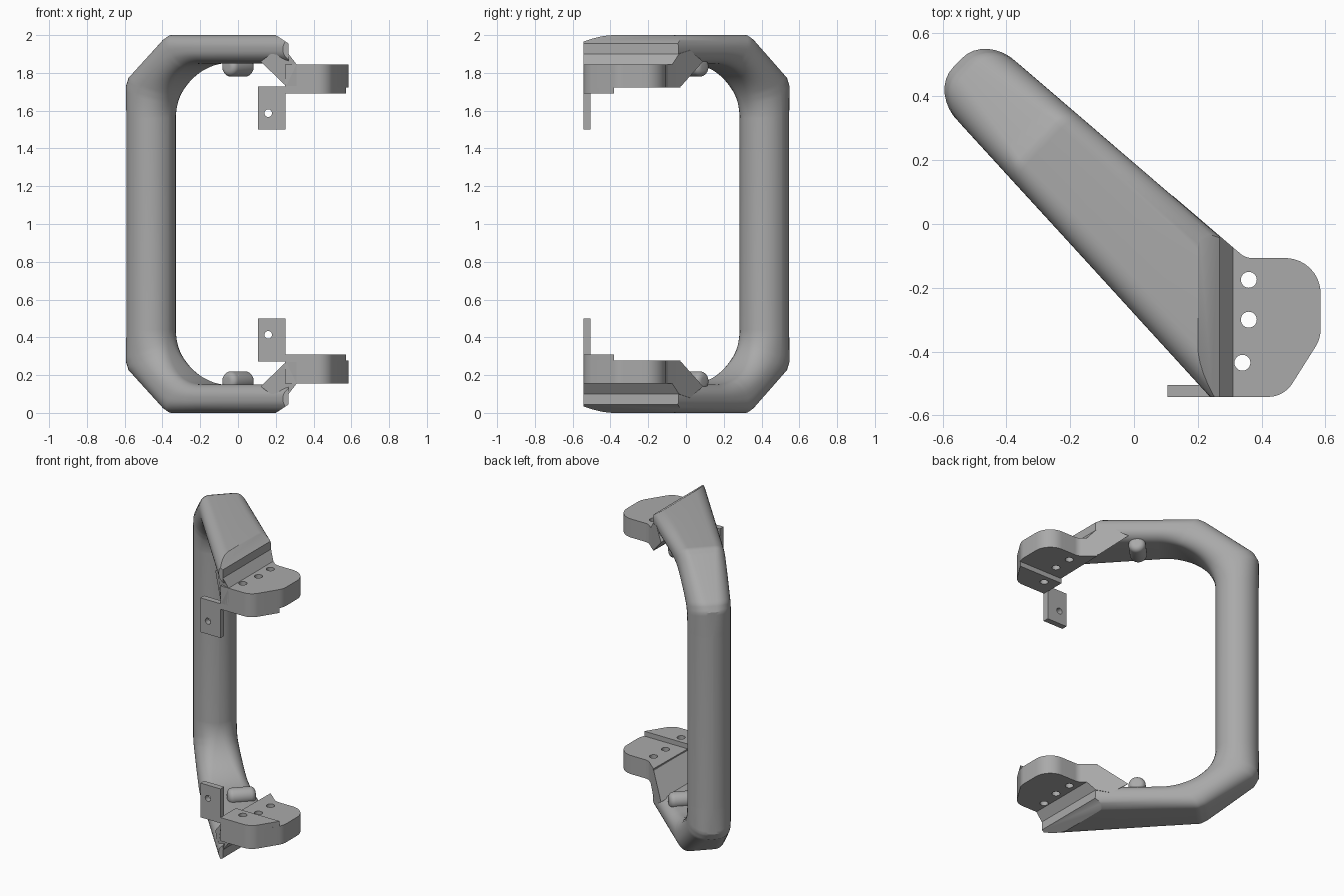
import bpy, bmesh
from math import sin, cos, pi, radians
from mathutils import Vector, Matrix

cube = bpy.data.objects.get("Cube")
if cube:
    bpy.data.objects.remove(cube)

grey = bpy.data.materials.new("satin_grey")
grey.use_nodes = True
grey.diffuse_color = (0.4, 0.4, 0.4, 1)
grey.node_tree.nodes["Principled BSDF"].inputs["Base Color"].default_value = (0.4, 0.4, 0.4, 1)

MID = 1.0                                # mirror height
GRIP = Vector((-0.46, 0.415, 0))         # axis of the upright grip
ALONG = Vector((0.718, -0.696, 0))       # arm direction in plan
ACROSS = Vector((0.696, 0.718, 0))


def finish(name, bm, smooth=True):
    """Turn an upper-half bmesh into an object mirrored about mid height."""
    bmesh.ops.remove_doubles(bm, verts=bm.verts, dist=0.0003)
    bmesh.ops.recalc_face_normals(bm, faces=bm.faces)
    bmesh.ops.translate(bm, verts=bm.verts, vec=(0, 0, -MID))
    mesh = bpy.data.meshes.new(name)
    bm.to_mesh(mesh)
    bm.free()
    mesh.materials.append(grey)
    obj = bpy.data.objects.new(name, mesh)
    obj.location.z = MID
    bpy.context.collection.objects.link(obj)
    if smooth:
        bpy.ops.object.select_all(action='DESELECT')
        obj.select_set(True)
        bpy.context.view_layer.objects.active = obj
        bpy.ops.object.shade_smooth_by_angle(angle=radians(28))
    mirror = obj.modifiers.new("mirror", 'MIRROR')
    mirror.use_axis = (False, False, True)
    return obj


def lerp_path(path, t):
    for (t0, a, b), (t1, c, d) in zip(path, path[1:]):
        if t <= t1:
            f = (t - t0) / (t1 - t0)
            return a + (c - a) * f, b + (d - b) * f
    return path[-1][1:]


def section(outer, inner, rx, ry):
    """Rounded rectangle between an outer and an inner point of the handle profile."""
    half = 0.13 + 0.061 * max(0, (outer[0] + inner[0]) / 2)
    pts = []
    for quarter, (sx, sv) in enumerate(((1, 1), (-1, 1), (-1, -1), (1, -1))):
        for k in range(9):
            a = (quarter + k / 8) * pi / 2
            side = sx * (1 - rx) + rx * cos(a)
            v = sv * (1 - ry) + ry * sin(a)
            f = (1 + v) / 2
            u = inner[0] + (outer[0] - inner[0]) * f
            z = inner[1] + (outer[1] - inner[1]) * f
            pts.append(GRIP + ALONG * u + ACROSS * side * half + Vector((0, 0, z)))
    return pts


# Handle: upright grip, chamfered elbow and widening arm
outer_path = [(0, -0.13, 1.56), (18, -0.13, 1.735), (26, -0.105, 1.78), (60, 0.18, 1.98),
              (68, 0.225, 2.0), (90, 0.47, 2.0)]
rings = [section((-0.13, MID), (0.13, MID), 0.99, 0.99)]
for step in range(0, 46):
    t = step * 2
    inner = (0.47 - 0.34 * cos(radians(t)), 1.56 + 0.29 * sin(radians(t)))
    blend = min(1, t / 65)
    rings.append(section(lerp_path(outer_path, t), inner,
                         0.99 - 0.53 * blend, 0.99 - 0.1 * blend))
rings.append(section((1.4, 2.0), (1.4, 1.85), 0.38, 0.89))

bm = bmesh.new()
loops = [[bm.verts.new(p) for p in ring] for ring in rings]
for a, b in zip(loops, loops[1:]):
    for i in range(len(a)):
        j = (i + 1) % len(a)
        bm.faces.new((a[i], a[j], b[j], b[i]))
bm.faces.new(loops[-1])
bmesh.ops.remove_doubles(bm, verts=bm.verts, dist=0.0001)
# trim the arm end: front plane, end plane, chamfer
for point, normal in (((0, -0.542, 0), (0, -1, 0)), ((0.268, 0, 0), (1, 0, 0)),
                      ((0.2, 0, 2.0), (0.045, 0, 0.068))):
    cut = bmesh.ops.bisect_plane(bm, geom=bm.verts[:] + bm.edges[:] + bm.faces[:],
                                 plane_co=point, plane_no=normal, clear_outer=True)
    edges = [e for e in cut["geom_cut"] if isinstance(e, bmesh.types.BMEdge)]
    bmesh.ops.holes_fill(bm, edges=edges, sides=0)
finish("handle", bm)

# Wedge joining the arm to the mounting plate
profile = [(0.12, 1.86), (0.255, 1.73), (0.31, 1.73), (0.31, 1.845), (0.268, 1.9), (0.2, 1.92)]
bm = bmesh.new()
front = [bm.verts.new((x, max(-0.542, -0.54 + (0.24 - x) * 1.094), z)) for x, z in profile]
back = [bm.verts.new((x, -0.09 - (x - 0.33) * 0.858, z)) for x, z in profile]
bm.faces.new(front)
bm.faces.new(back)
for i in range(len(profile)):
    j = (i + 1) % len(profile)
    bm.faces.new((front[i], front[j], back[j], back[i]))
finish("arm_wedge", bm, smooth=False)


def rounded(corners):
    """Outline from (x, y, radius) corners."""
    pts = []
    for i, (x, y, r) in enumerate(corners):
        p = Vector((x, y))
        if not r:
            pts.append(p)
            continue
        a = (Vector(corners[i - 1][:2]) - p).normalized()
        b = (Vector(corners[(i + 1) % len(corners)][:2]) - p).normalized()
        half = a.angle(b) / 2
        centre = p + (a + b).normalized() * r / sin(half)
        start = p + a * r * cos(half) / sin(half) - centre
        end = p + b * r * cos(half) / sin(half) - centre
        for k in range(11):
            pts.append(centre + start.lerp(end, k / 10).normalized() * r)
    return pts


def slab(name, outline, holes, thickness, matrix):
    """Flat plate with round holes, centred on its thickness."""
    curve = bpy.data.curves.new(name, 'CURVE')
    curve.dimensions, curve.fill_mode, curve.extrude = '2D', 'BOTH', thickness / 2
    rims = [[Vector((x + r * cos(k * pi / 12), y + r * sin(k * pi / 12))) for k in range(24)]
            for x, y, r in holes]
    for pts in [outline] + rims:
        spline = curve.splines.new('POLY')
        spline.points.add(len(pts) - 1)
        spline.use_cyclic_u = True
        for sp, p in zip(spline.points, pts):
            sp.co = (p.x, p.y, 0, 1)
    temp = bpy.data.objects.new(name + "_curve", curve)
    bpy.context.collection.objects.link(temp)
    mesh = bpy.data.meshes.new_from_object(
        temp.evaluated_get(bpy.context.evaluated_depsgraph_get()))
    bm = bmesh.new()
    bm.from_mesh(mesh)
    bpy.data.objects.remove(temp)
    bpy.data.curves.remove(curve)
    bpy.data.meshes.remove(mesh)
    bm.transform(matrix)
    return finish(name, bm)


# Mounting plate with three screw holes, and the thicker pad along its front
screws = [(0.36, -0.175, 0.025), (0.36, -0.3, 0.025), (0.34, -0.435, 0.025)]
plate = rounded([(0.25, -0.542, 0), (0.47, -0.542, 0.09), (0.585, -0.36, 0.1),
                 (0.585, -0.107, 0.11), (0.35, -0.107, 0.06), (0.26, -0.03, 0)])
slab("mounting_plate", plate, screws, 0.123, Matrix.Translation((0, 0, 1.7835)))
pad = rounded([(0.25, -0.542, 0), (0.47, -0.542, 0.09), (0.572, -0.38, 0), (0.25, -0.38, 0)])
slab("front_pad", pad, screws[2:], 0.034, Matrix.Translation((0, 0, 1.707)))

# Upright tab with a small hole
tab = rounded([(0.105, 1.5, 0), (0.252, 1.5, 0), (0.252, 1.727, 0), (0.105, 1.727, 0)])
slab("screw_tab", tab, [(0.16, 1.587, 0.02)], 0.038,
     Matrix.Translation((0, -0.524, 0)) @ Matrix.Rotation(pi / 2, 4, 'X'))

# Round-ended peg lying across the inside of the arm
bm = bmesh.new()
outline = [(0, -0.085)] + [(0.02 + 0.032 * sin(k * pi / 12), -0.053 - 0.032 * cos(k * pi / 12))
                           for k in range(7)]
outline += [(r, -h) for r, h in reversed(outline)]
verts = [bm.verts.new((r, 0, h)) for r, h in outline]
edges = [bm.edges.new(pair) for pair in zip(verts, verts[1:])]
bmesh.ops.spin(bm, geom=verts + edges, cent=(0, 0, 0), axis=(0, 0, 1), angle=2 * pi, steps=28)
bm.transform(Matrix.Translation((0, 0.035, 1.832)) @ ACROSS.to_track_quat('Z', 'Y').to_matrix().to_4x4())
finish("peg", bm)
